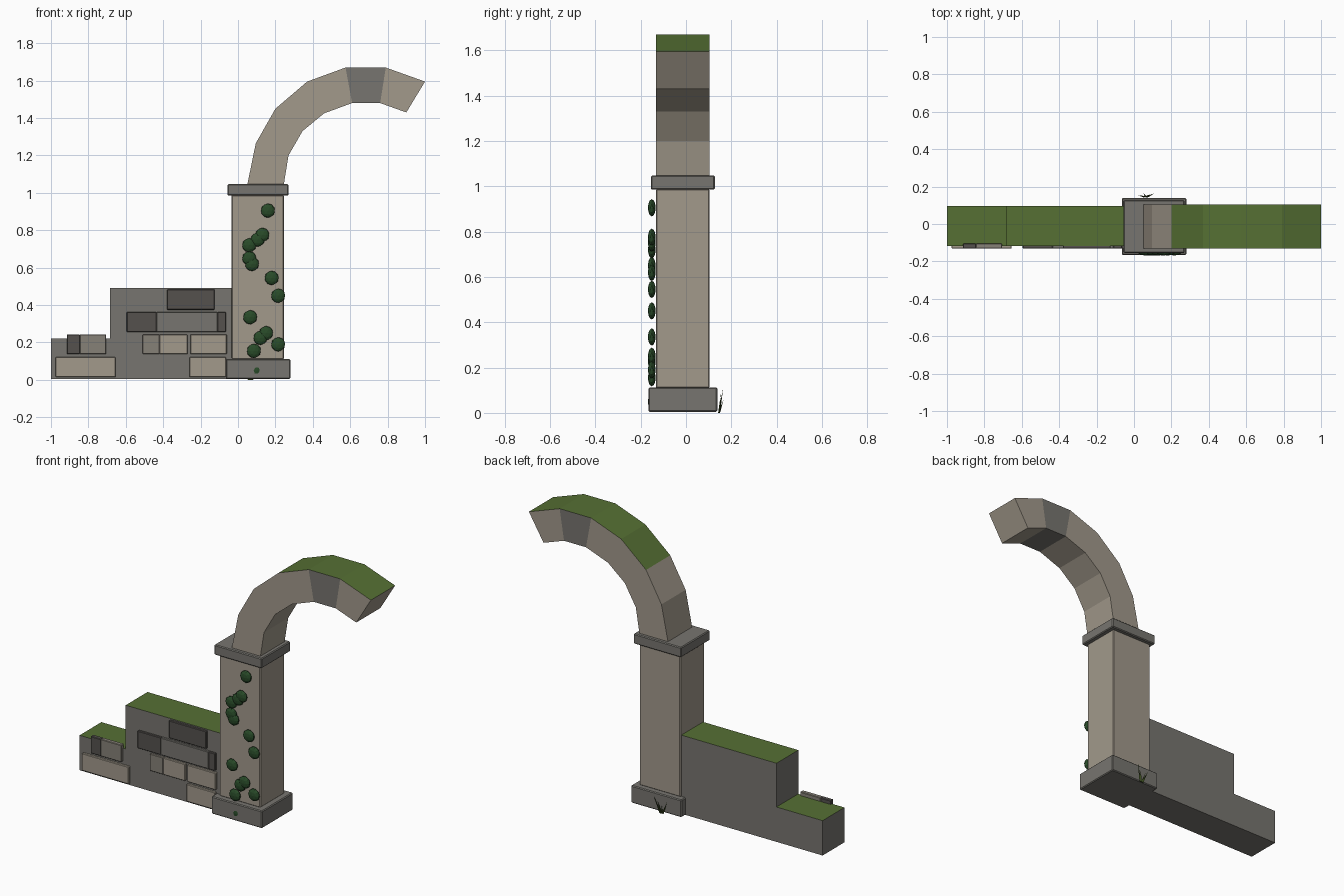
import bpy, bmesh, math
from mathutils import Vector

if "Cube" in bpy.data.objects:
    bpy.data.objects.remove(bpy.data.objects["Cube"])


def material(name, r, g, b):
    m = bpy.data.materials.new(name)
    m.use_nodes = True
    m.diffuse_color = (r, g, b, 1)
    bsdf = m.node_tree.nodes["Principled BSDF"]
    bsdf.inputs["Base Color"].default_value = (r, g, b, 1)
    bsdf.inputs["Roughness"].default_value = 0.9
    return m


PALE = material("pale stone", 0.36, 0.32, 0.26)
MID = material("worn stone", 0.24, 0.22, 0.185)
GREY = material("grey stone", 0.185, 0.178, 0.16)
DARK = material("dark stone", 0.09, 0.083, 0.076)
MOSS = material("moss green", 0.093, 0.162, 0.034)
LEAF = material("ivy green", 0.022, 0.07, 0.022)
GRASS = material("grass green", 0.045, 0.075, 0.015)

YC = -0.014  # depth centre of the column


def finish(bm, name, mats):
    mesh = bpy.data.meshes.new(name)
    bmesh.ops.recalc_face_normals(bm, faces=bm.faces)
    bm.to_mesh(mesh)
    bm.free()
    ob = bpy.data.objects.new(name, mesh)
    bpy.context.collection.objects.link(ob)
    for m in mats:
        mesh.materials.append(m)
    return ob


def box(name, x, y, z, mat, bevel=0.0):
    bm = bmesh.new()
    bmesh.ops.create_cube(bm, size=1)
    for v in bm.verts:
        v.co = Vector([lo + (hi - lo) * (c + 0.5)
                       for c, (lo, hi) in zip(v.co, (x, y, z))])
    ob = finish(bm, name, [mat])
    if bevel:
        mod = ob.modifiers.new("worn_edges", 'BEVEL')
        mod.width, mod.segments = bevel, 1
    return ob


def prism(name, outline, y0, y1, mats):
    """Extrude an x-z outline along y."""
    bm = bmesh.new()
    face = bm.faces.new([bm.verts.new((x, y0, z)) for x, z in outline])
    ext = bmesh.ops.extrude_face_region(bm, geom=[face])["geom"]
    for v in ext:
        if isinstance(v, bmesh.types.BMVert):
            v.co.y = y1
    return finish(bm, name, mats)


# Column: base, shaft, cap
def around(half):
    return (YC - half, YC + half)


box("column_base", (-0.065, 0.28), around(0.152), (0.005, 0.112), GREY, 0.005)
box("column_shaft", (-0.035, 0.245), around(0.118), (0.11, 0.988), PALE, 0.005)
box("column_cap", (-0.055, 0.27), around(0.141), (0.985, 1.047), GREY, 0.005)

# Broken arch of wedge blocks, mossy on the upper outside
outer = [(0.05, 1.045), (0.095, 1.265), (0.20, 1.45), (0.37, 1.595),
         (0.575, 1.67), (0.79, 1.67), (1.0, 1.595)]
inner = [(0.245, 1.045), (0.27, 1.20), (0.345, 1.33), (0.46, 1.425),
         (0.61, 1.48), (0.76, 1.48), (0.90, 1.43)]
bm = bmesh.new()
rings = []
for o, i in zip(outer, inner):
    rings.append([bm.verts.new((x, y, z)) for (x, z), y in
                  zip((o, o, i, i), (YC - 0.118, YC + 0.118, YC + 0.118, YC - 0.118))])
bm.faces.new(rings[0])
bm.faces.new(rings[-1])
for n, (a, b) in enumerate(zip(rings, rings[1:])):
    for k in range(4):
        f = bm.faces.new((a[k], a[k - 1], b[k - 1], b[k]))
        if k == 1 and n >= 2:
            f.material_index = 2
        elif n == 4:
            f.material_index = 1
finish(bm, "broken_arch", [PALE, GREY, MOSS])

# Stepped wall with mossy tops
wall = prism("stepped_wall",
             [(-1, 0.005), (-0.035, 0.005), (-0.035, 0.49), (-0.685, 0.49),
              (-0.685, 0.22), (-1, 0.22)], -0.117, 0.096, [GREY, MOSS])
for p in wall.data.polygons:
    if p.normal.z > 0.9:
        p.material_index = 1

# Facing stones: x range, z range, colour
stones = [
    (-0.975, -0.655, 0.015, 0.122, PALE),
    (-0.915, -0.845, 0.138, 0.243, DARK),
    (-0.845, -0.705, 0.138, 0.243, MID),
    (-0.595, -0.435, 0.255, 0.362, DARK),
    (-0.435, -0.11, 0.255, 0.362, GREY),
    (-0.11, -0.065, 0.255, 0.362, DARK),
    (-0.38, -0.125, 0.375, 0.483, DARK),
    (-0.51, -0.42, 0.138, 0.243, MID),
    (-0.42, -0.27, 0.138, 0.243, PALE),
    (-0.255, -0.06, 0.138, 0.243, PALE),
    (-0.26, -0.065, 0.015, 0.122, PALE),
]
for n, (x0, x1, z0, z1, mat) in enumerate(stones):
    box(f"facing_stone_{n + 1}", (x0, x1), (-0.132, -0.105), (z0, z1), mat, 0.003)

# Ivy clumps on the column front
ivy = [(0.16, 0.905), (0.13, 0.775), (0.105, 0.75), (0.06, 0.72), (0.06, 0.65),
       (0.075, 0.62), (0.18, 0.545), (0.215, 0.45), (0.065, 0.335),
       (0.15, 0.25), (0.12, 0.225), (0.215, 0.19), (0.085, 0.155), (0.10, 0.05)]
bm = bmesh.new()
for x, z in ivy:
    made = bmesh.ops.create_icosphere(bm, subdivisions=2, radius=0.038)["verts"]
    for v in made:
        v.co = Vector((v.co.x + x, v.co.y * 0.46 - 0.151, v.co.z + z))
finish(bm, "ivy_clumps", [LEAF])

# Grass tuft behind the base: thin leaning blades
bm = bmesh.new()
for lean, height, out in ((-0.035, 0.085, 0.008), (-0.012, 0.06, 0.02),
                          (0.015, 0.08, 0.012), (0.035, 0.11, 0.018)):
    root = Vector((0.065 + lean * 0.25, 0.146, 0))
    tip = bm.verts.new(root + Vector((lean, out, height)))
    ring = [bm.verts.new(root + Vector((0.007 * math.cos(a), 0.005 * math.sin(a), 0)))
            for a in (0, math.tau / 3, 2 * math.tau / 3)]
    bm.faces.new(ring)
    for k in range(3):
        bm.faces.new((ring[k - 1], ring[k], tip))
finish(bm, "grass_tuft", [GRASS])
